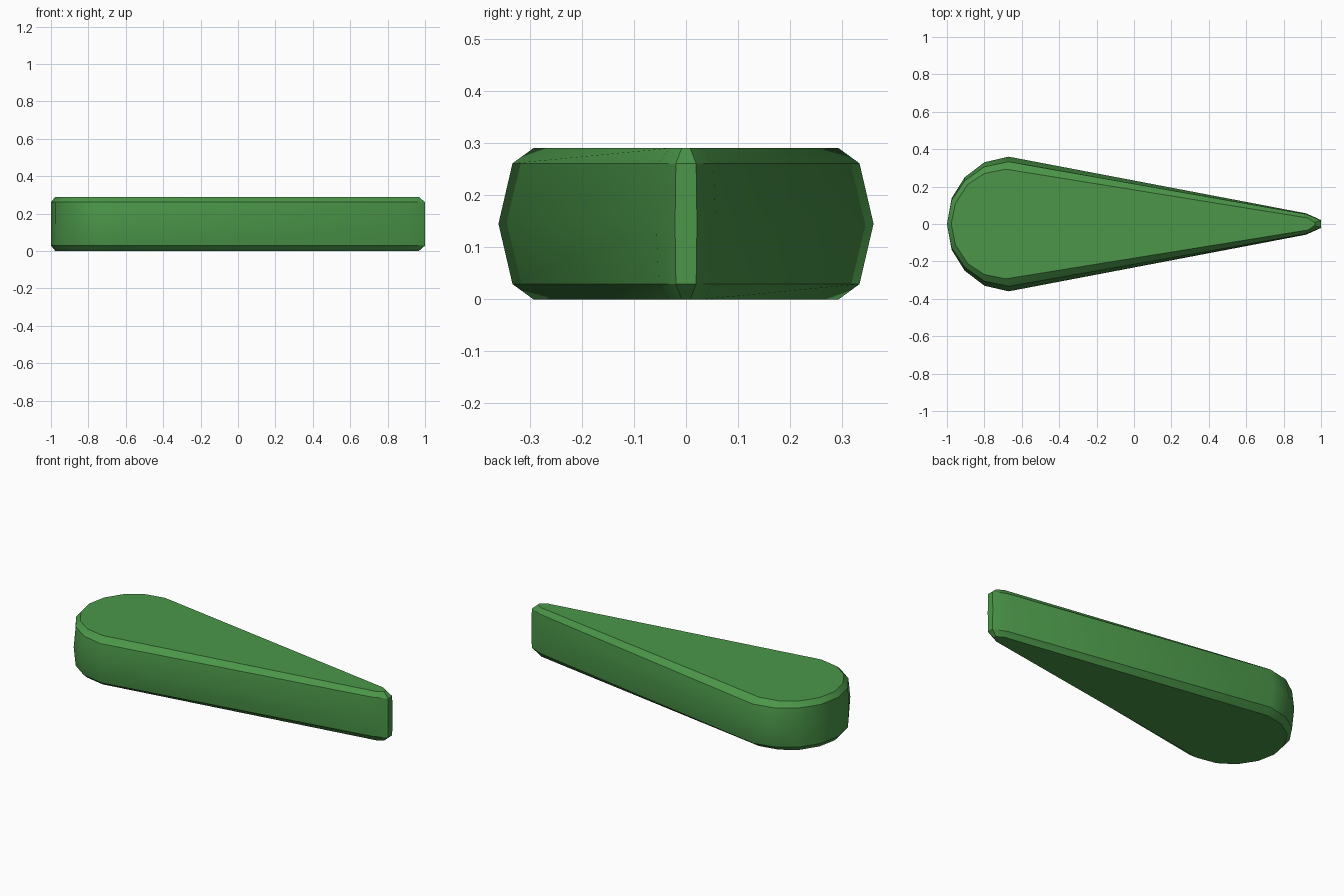
import bpy, bmesh, math

if "Cube" in bpy.data.objects:
    bpy.data.objects.remove(bpy.data.objects["Cube"])

# Half outline of the teardrop, round end to tip (x, y)
side = [(-0.975, 0.138), (-0.905, 0.25), (-0.8, 0.33), (-0.67, 0.36),
        (0.92, 0.057), (1.0, 0.021)]
cap_side = [(-0.955, 0.11), (-0.89, 0.21), (-0.8, 0.27), (-0.685, 0.293),
            (0.93, 0.032), (0.967, 0.008)]


def outline(half, start, k=1.0):
    up = [(x, y * k) for x, y in half]
    return [(start, 0)] + [(x, -y) for x, y in up] + up[::-1]


# Stacked rings: flat cap, bevel, bulging wall, bevel, flat cap
cap = outline(cap_side, -0.977)
edge = outline(side, -1.0, 0.925)
middle = outline(side, -1.0)
levels = [(0, cap), (0.029, edge), (0.145, middle), (0.261, edge), (0.29, cap)]

bm = bmesh.new()
rings = [[bm.verts.new((x, y, z)) for x, y in pts] for z, pts in levels]
n = len(cap)
for a, b in zip(rings, rings[1:]):
    for i in range(n):
        j = (i + 1) % n
        bm.faces.new((a[i], a[j], b[j], b[i]))
bm.faces.new(rings[0][::-1])
bm.faces.new(rings[-1])
bmesh.ops.recalc_face_normals(bm, faces=bm.faces)

mesh = bpy.data.meshes.new("teardrop_block")
bm.to_mesh(mesh)
bm.free()
obj = bpy.data.objects.new("teardrop_block", mesh)
bpy.context.collection.objects.link(obj)

# Single green
mat = bpy.data.materials.new("leaf green")
mat.diffuse_color = (0.07, 0.305, 0.066, 1)
mat.use_nodes = True
mat.node_tree.nodes["Principled BSDF"].inputs["Base Color"].default_value = mat.diffuse_color
mesh.materials.append(mat)

bpy.context.view_layer.objects.active = obj
obj.select_set(True)
bpy.ops.object.shade_smooth_by_angle(angle=math.radians(30))
